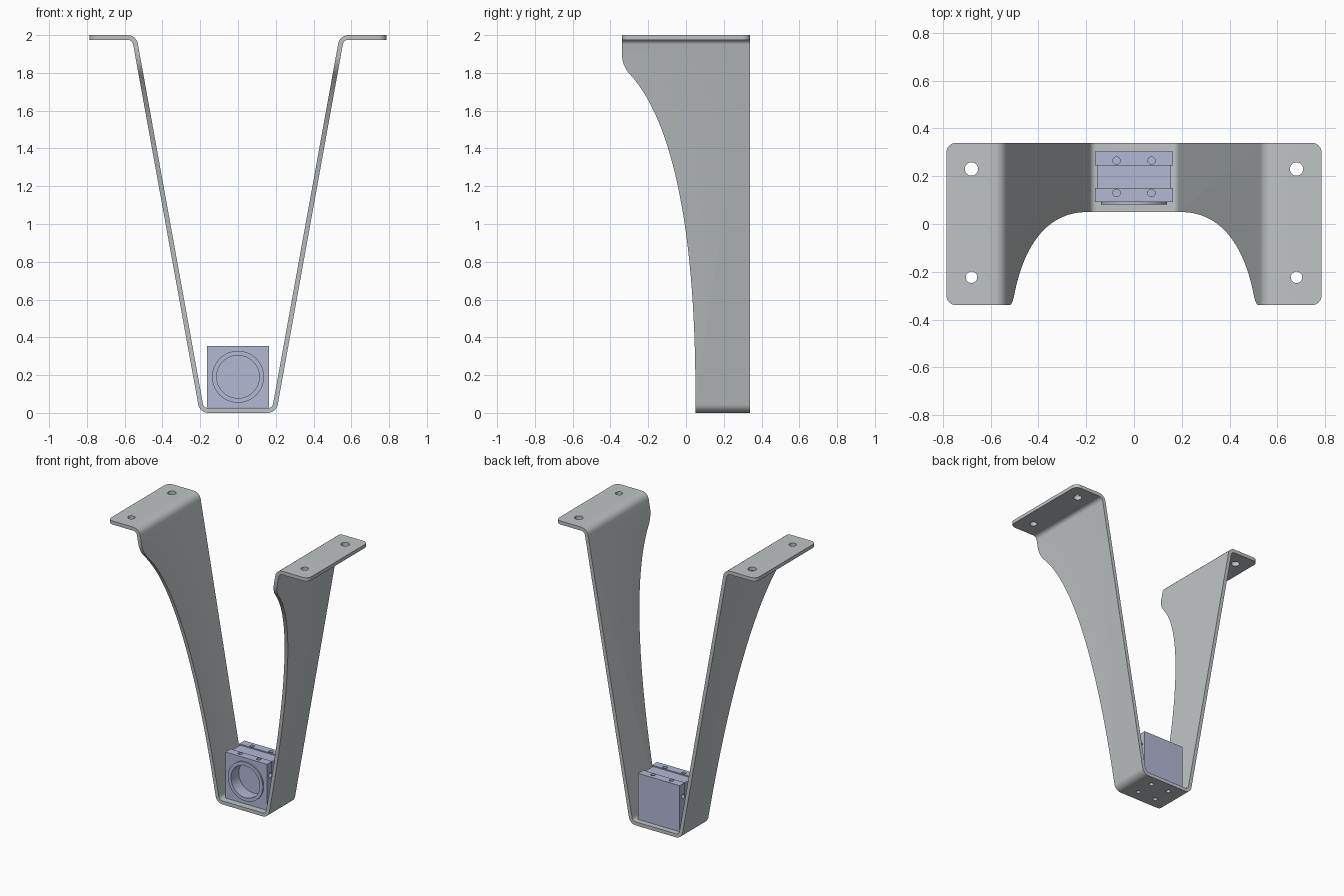
import bpy, bmesh, math
from mathutils import Vector
from mathutils.geometry import interpolate_bezier

if "Cube" in bpy.data.objects:
    bpy.data.objects.remove(bpy.data.objects["Cube"])


def material(name, rgb):
    m = bpy.data.materials.new(name)
    m.use_nodes = True
    m.diffuse_color = (*rgb, 1)
    m.node_tree.nodes["Principled BSDF"].inputs["Base Color"].default_value = (*rgb, 1)
    return m


steel = material("grey steel", (0.52, 0.55, 0.56))
blue = material("pale blue", (0.45, 0.48, 0.66))

PLACE = {"X": lambda u, v, w: (w, u, v),
         "Y": lambda u, v, w: (u, w, v),
         "Z": lambda u, v, w: (u, v, w)}


def prism(name, outline, axis, lo, hi, mat):
    """Extrude a closed 2D outline along an axis."""
    bm = bmesh.new()
    ends = [[bm.verts.new(PLACE[axis](u, v, w)) for u, v in outline] for w in (lo, hi)]
    for ring in ends:
        bm.faces.new(ring)
    n = len(outline)
    for i in range(n):
        j = (i + 1) % n
        bm.faces.new((ends[0][i], ends[0][j], ends[1][j], ends[1][i]))
    bmesh.ops.recalc_face_normals(bm, faces=bm.faces)
    mesh = bpy.data.meshes.new(name)
    bm.to_mesh(mesh)
    bm.free()
    mesh.materials.append(mat)
    ob = bpy.data.objects.new(name, mesh)
    bpy.context.collection.objects.link(ob)
    return ob


def rect(u0, u1, v0, v1):
    return [(u0, v0), (u1, v0), (u1, v1), (u0, v1)]


def circle(u, v, r, n=32):
    return [(u + r * math.cos(math.tau * i / n), v + r * math.sin(math.tau * i / n))
            for i in range(n)]


def fillet(a, p, b, r, steps=8):
    """Arc of radius r rounding corner p between a and b."""
    a, p, b = Vector(a), Vector(p), Vector(b)
    da, db = (a - p).normalized(), (b - p).normalized()
    half = da.angle(db) / 2
    start = p + da * r / math.tan(half)
    centre = p + (da + db).normalized() * r / math.sin(half)
    arm = start - centre
    turn = (math.pi - 2 * half) * (1 if da.cross(db) < 0 else -1)
    cs = []
    for i in range(steps + 1):
        t = turn * i / steps
        cs.append(centre + Vector((arm.x * math.cos(t) - arm.y * math.sin(t),
                                   arm.x * math.sin(t) + arm.y * math.cos(t))))
    return cs


def combine(ob, tool, operation):
    mod = ob.modifiers.new("cut", "BOOLEAN")
    mod.operation, mod.solver, mod.object = operation, "EXACT", tool
    bpy.context.view_layer.objects.active = ob
    bpy.ops.object.modifier_apply(modifier=mod.name)
    bpy.data.objects.remove(tool)


def drill(ob, u, v, r, axis, lo, hi, mat):
    combine(ob, prism("drill", circle(u, v, r), axis, lo, hi, mat), "DIFFERENCE")


def smooth(ob):
    bpy.ops.object.select_all(action="DESELECT")
    ob.select_set(True)
    bpy.context.view_layer.objects.active = ob
    bpy.ops.object.shade_smooth_by_angle(angle=math.radians(30))


# Bent sheet: centre line of the right half, mirrored, then thickened
T, W, D, H = 0.025, 0.785, 0.339, 2.0
floor_mid = (0, T / 2)
heel = (0.192, T / 2)
shoulder = (0.549, H - T / 2)
tip = (W, H - T / 2)
half = ([Vector(floor_mid)] + fillet(floor_mid, heel, shoulder, 0.042)
        + fillet(heel, shoulder, tip, 0.042) + [Vector(tip)])
line = [Vector((-p.x, p.y)) for p in reversed(half[1:])] + half
upper, lower = [], []
for i, p in enumerate(line):
    d = (line[min(i + 1, len(line) - 1)] - line[max(i - 1, 0)]).normalized()
    if i in (0, len(line) - 1):
        d = Vector((1, 0))
    side = Vector((-d.y, d.x)) * T / 2
    upper.append(p + side)
    lower.append(p - side)
bracket = prism("bracket", upper + lower[::-1], "Y", -D, D, steel)

# Swept front edge of the legs
sweep = [[(0.05, 0.1), (0.05, 1.0), (-0.08, 1.55), (-0.29, 1.785)],
         [(-0.29, 1.785), (-0.32, 1.815), (-0.339, 1.85), (-0.341, 1.91)]]
edge = [(0.05, -0.1)]
for curve, n in zip(sweep, (28, 10)):
    pts = interpolate_bezier(*[Vector((u, v, 0)) for u, v in curve], n)
    edge += [(p.x, p.y) for p in pts[:-1]]
edge += [(-0.341, 1.91), (-0.341, 2.1), (0.4, 2.1), (0.4, -0.1)]
combine(bracket, prism("sweep_cutter", edge, "X", -1, 1, steel), "INTERSECT")

# Rounded flange corners
box = rect(-W, W, -D, D)
plan = []
for i in range(4):
    plan += fillet(box[i - 1], box[i], box[(i + 1) % 4], 0.04)
combine(bracket, prism("corner_cutter", plan, "Z", -1, 3, steel), "INTERSECT")

# Flange bolt holes and floor screw holes
SCREW, PITCH, ROWS = 0.0155, 0.073, (0.13, 0.265)
for s in (-1, 1):
    drill(bracket, s * 0.68, 0.23, 0.028, "Z", 1.8, 2.2, steel)
    drill(bracket, s * 0.68, -0.223, 0.024, "Z", 1.8, 2.2, steel)
    for y in ROWS:
        drill(bracket, s * PITCH, y, SCREW, "Z", -0.1, 0.1, steel)
smooth(bracket)

# Housing block: two plates joined by a slightly narrower waist
S, CZ = 0.163, 0.191
N = S - 0.008
housing = prism("housing_block", rect(-N, N, CZ - N, CZ + N), "Y", 0.12, 0.28, blue)
for y0, y1 in ((0.092, 0.15), (0.245, 0.304)):
    combine(housing, prism("plate", rect(-S, S, CZ - S, CZ + S), "Y", y0, y1, blue), "UNION")

# Raised round collar with a deep blind bore
combine(housing, prism("collar", circle(0, CZ, 0.1375, 64), "Y", 0.082, 0.11, blue), "UNION")
combine(housing, prism("bore", circle(0, CZ, 0.113, 64), "Y", 0, 0.17, blue), "DIFFERENCE")

# Blind screw holes on the four sides
for y in ROWS:
    for s in (-1, 1):
        for a, b in ((-1, CZ - S + 0.03), (CZ + S - 0.03, 1)):
            drill(housing, s * PITCH, y, SCREW, "Z", a, b, blue)
        for a, b in ((-1, -S + 0.03), (S - 0.03, 1)):
            drill(housing, y, CZ + s * PITCH, SCREW, "X", a, b, blue)
smooth(housing)
